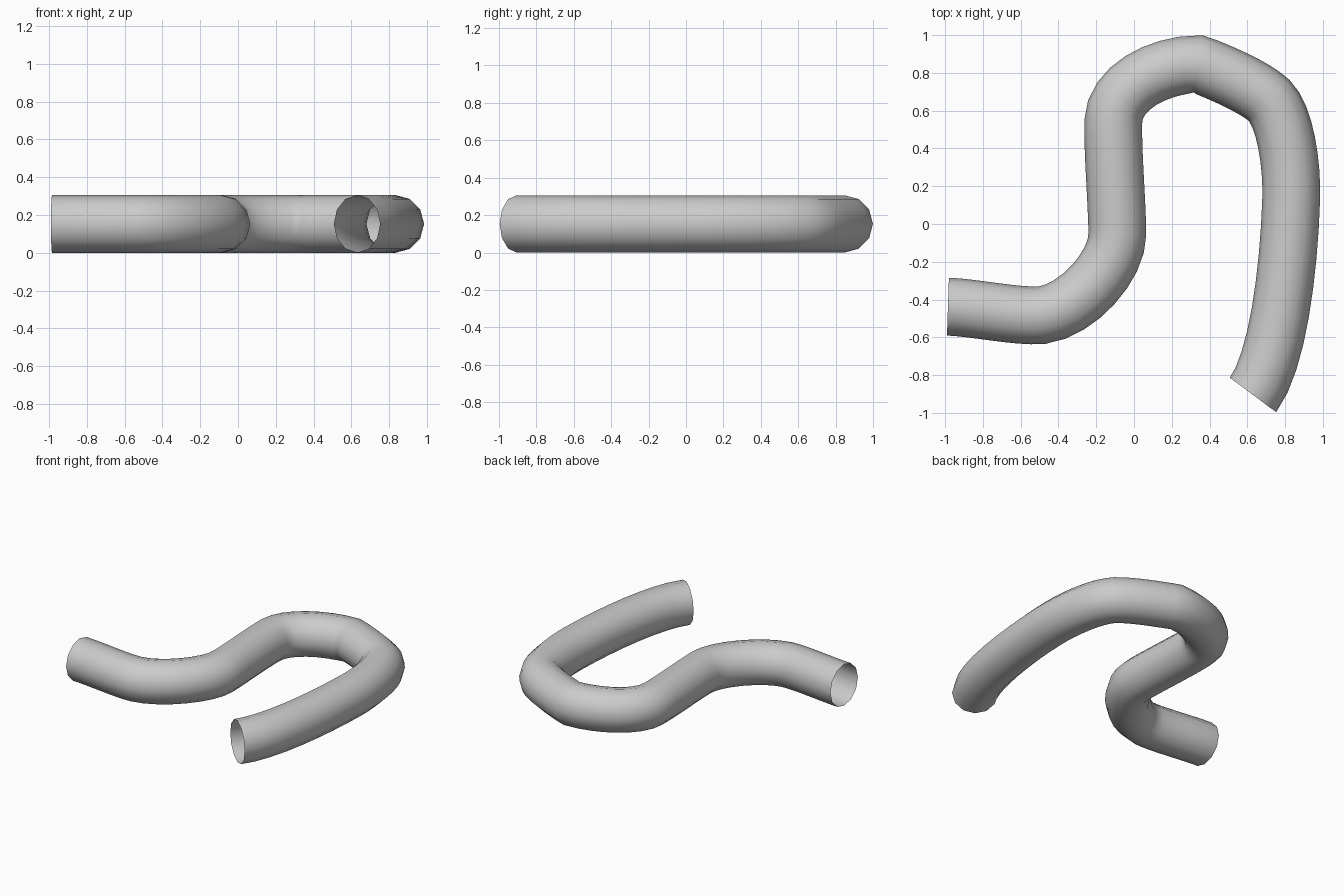
import bpy

if "Cube" in bpy.data.objects:
    bpy.data.objects.remove(bpy.data.objects["Cube"])

RADIUS = 0.153

# Centre line of the pipe: (left handle, point, right handle) in the xy plane
path = [
    ((-1.05, -0.435), (-0.985, -0.4375), (-0.85, -0.442)),
    ((-0.62, -0.492), (-0.49, -0.483), (-0.30, -0.46)),
    ((-0.085, -0.22), (-0.088, -0.05), (-0.092, 0.15)),
    ((-0.112, 0.36), (-0.11, 0.54), (-0.105, 0.72)),
    ((0.12, 0.84), (0.34, 0.848), (0.46, 0.80)),
    ((0.63, 0.73), (0.715, 0.655), (0.80, 0.57)),
    ((0.838, 0.32), (0.832, 0.13), (0.82, -0.25)),
    ((0.76, -0.73), (0.63, -0.905), (0.57, -0.985)),
]

# Open-ended twelve-sided bent pipe
curve = bpy.data.curves.new("bent_pipe", 'CURVE')
curve.dimensions = '3D'
curve.twist_mode = 'Z_UP'
curve.resolution_u = 8
curve.bevel_depth = RADIUS
curve.bevel_resolution = 4
curve.use_fill_caps = False

spline = curve.splines.new('BEZIER')
spline.bezier_points.add(len(path) - 1)
for bp, (left, mid, right) in zip(spline.bezier_points, path):
    bp.handle_left_type = bp.handle_right_type = 'FREE'
    bp.co = (*mid, RADIUS)
    bp.handle_left = (*left, RADIUS)
    bp.handle_right = (*right, RADIUS)

pipe = bpy.data.objects.new("bent_pipe", curve)
bpy.context.collection.objects.link(pipe)
bpy.context.view_layer.objects.active = pipe
pipe.select_set(True)
bpy.ops.object.convert(target='MESH')
bpy.ops.object.shade_smooth()
